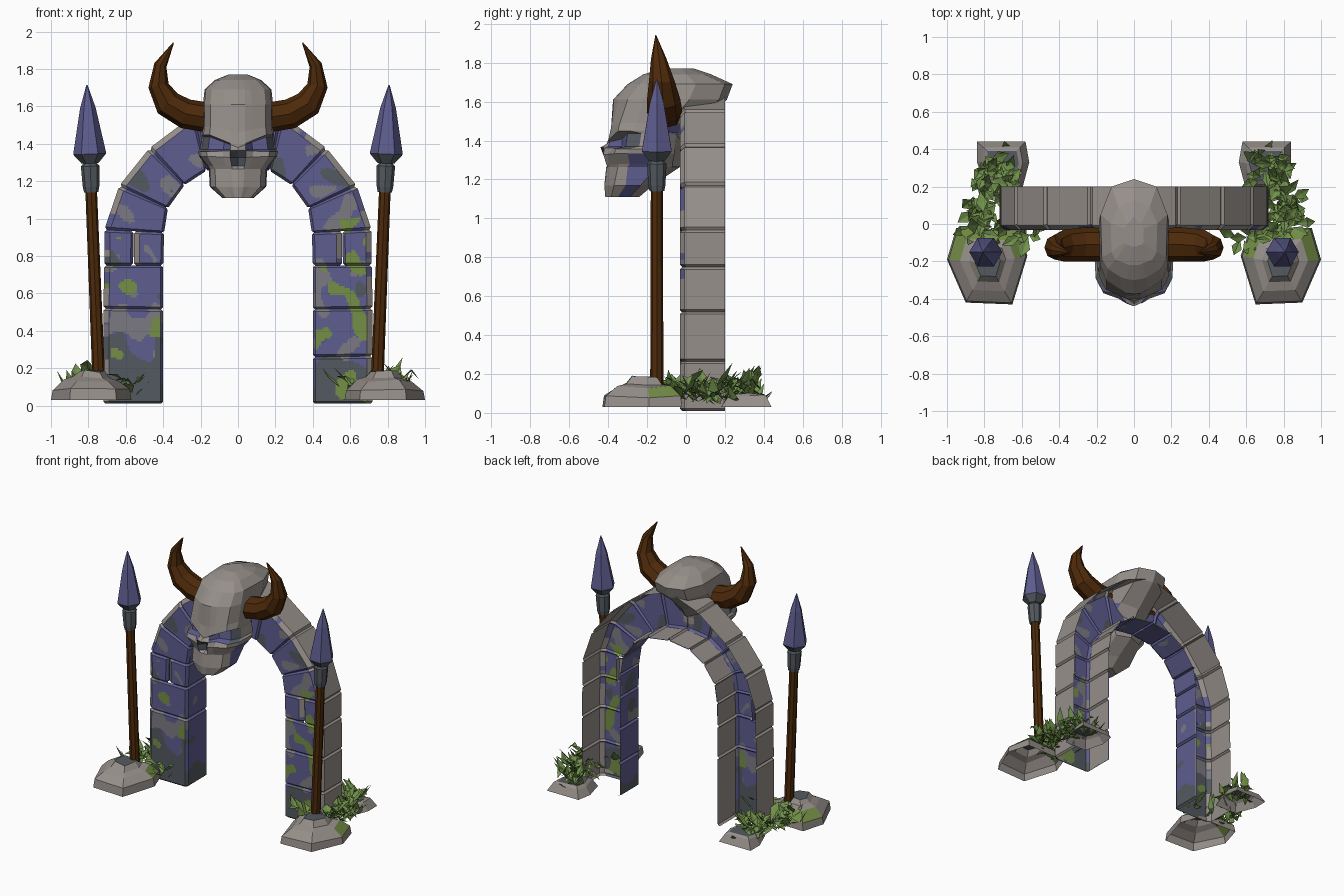
import bpy, bmesh, math, random
from mathutils import Vector, noise

if "Cube" in bpy.data.objects:
    bpy.data.objects.remove(bpy.data.objects["Cube"])

random.seed(4)


def lin(c):
    return c / 12.92 if c <= 0.04045 else ((c + 0.055) / 1.055) ** 2.4


COLOURS = [("stone", 150, 143, 138), ("blue_paint", 94, 93, 143), ("slate", 84, 90, 97),
           ("moss", 116, 142, 70), ("worn_grey", 124, 122, 130), ("brown_wood", 78, 42, 10),
           ("leaf_green", 112, 144, 74)]
MATS = []
for n, r, g, b in COLOURS:
    m = bpy.data.materials.new(n)
    m.diffuse_color = (lin(r / 255), lin(g / 255), lin(b / 255), 1)
    m.use_nodes = True
    m.node_tree.nodes["Principled BSDF"].inputs["Base Color"].default_value = m.diffuse_color
    MATS.append(m)
STONE, BLUE, SLATE, MOSS, WORN, WOOD, LEAF = range(7)


def finish(name, bm):
    me = bpy.data.meshes.new(name)
    bm.to_mesh(me)
    bm.free()
    for m in MATS:
        me.materials.append(m)
    ob = bpy.data.objects.new(name, me)
    bpy.context.collection.objects.link(ob)
    return ob


def grid(bm, rows, mat, wrap=False, flip=False, caps=()):
    """Skin rows of points; mat is a colour or a rule (centre, row, column)."""
    vs = [[bm.verts.new(p) for p in row] for row in rows]
    n = len(rows[0])
    for i in range(len(rows) - 1):
        for j in range(n if wrap else n - 1):
            k = (j + 1) % n
            q = [vs[i][j], vs[i][k], vs[i + 1][k], vs[i + 1][j]]
            f = bm.faces.new(q[::-1] if flip else q)
            f.material_index = mat(f.calc_center_median(), i, j) if callable(mat) else mat
    for c in caps:
        f = bm.faces.new(vs[c] if (c == -1) != flip else vs[c][::-1])
        f.material_index = mat(f.calc_center_median(), c, 0) if callable(mat) else mat


# Painted, mossy stone pattern
def patch(p, front):
    a = noise.noise(p * 7)
    b = noise.noise(p * 9 + Vector((5, 2, 9)))
    c = noise.noise(p * 8 + Vector((1, 20, 3)))
    right = p.x > 0
    if front and p.z < 1.0 and b > (0.25 if right else 0.38):
        return MOSS
    if p.z < ((0.24 if right else 0.31) if front else 0.12) + 0.12 * a:
        return SLATE
    if a > (0.36 if front else 0.42):
        return SLATE
    if c > (0.29 if front else 0.45):
        return WORN
    return BLUE


# Arch: open-backed stone blocks between joints (inner x, z, outer x, z)
JOINTS = [(.40, .01, .72, .01), (.40, .26, .72, .265), (.40, .515, .72, .52), (.40, .75, .715, .75),
          (.395, .925, .715, .94), (.375, 1.055, .635, 1.175), (.285, 1.18, .475, 1.375),
          (.17, 1.255, .235, 1.555), (0, 1.28, 0, 1.64)]


def block(bm, s, lo, hi, s0, s1, y_in, y_out):
    a, d = Vector((s * lo[0], 0, lo[1])), Vector((s * lo[2], 0, lo[3]))
    b, c = Vector((s * hi[0], 0, hi[1])), Vector((s * hi[2], 0, hi[3]))
    a, d = a.lerp(d, s0), a.lerp(d, s1)
    b, c = b.lerp(c, s0), b.lerp(c, s1)
    length = ((a + d) - (b + c)).length / 2
    nt, ns, ny = max(4, int(length / .013)), int(28 * (s1 - s0)), 12
    ts = [0, .012 / length] + [.012 / length + (1 - .024 / length) * i / nt for i in range(1, nt + 1)] + [1]
    rows, liner = [], []
    for t in ts:
        e = .013 if t in (0, 1) else 0
        p, q = a.lerp(b, t), d.lerp(c, t)
        u = (q - p).normalized()
        p, q = p + u * e, q - u * e
        row = [p + Vector((0, y_in + (-.012 - y_in) * i / ny, 0)) for i in range(ny + 1)]
        p2, q2 = p + u * .014, q - u * .03
        row += [p2.lerp(q2, i / ns) + Vector((0, -.032 + e, 0)) for i in range(ns + 1)]
        row += [q + Vector((0, -.008 + e / 2, 0)), q + Vector((0, y_out, 0))]
        rows.append(row)
        liner.append([p + u * .006 + Vector((0, y, 0)) for y in (-.005, y_in)])
    last = len(rows[0]) - 2

    def rule(cen, i, j):
        if j == last or (j == last - 1 and noise.noise(cen * 5) > -.25):
            return STONE
        return patch(cen, j > ny)
    grid(bm, rows, rule, flip=s < 0)
    if y_in > .1:              # bare stone behind the inner wall
        grid(bm, liner, STONE, flip=s < 0)


for s, side in ((-1, "left"), (1, "right")):
    bm = bmesh.new()
    joints = JOINTS if s > 0 else JOINTS[:1] + JOINTS[2:]
    for lo, hi in zip(joints, joints[1:]):
        if lo[1] == .75:          # course made of two stones
            block(bm, s, lo, hi, 0, .5, .2, .02)
            block(bm, s, lo, hi, .51, 1, .02, .2)
        else:
            block(bm, s, lo, hi, 0, 1, .2, .2)
    finish("arch_stones_" + side, bm)

# Skull: z, half width, brow slant, front depth at five columns, back depth
SKULL = [(1.11, .08, 0, -.415, -.41, -.40, -.385, -.35, -.24),
         (1.17, .145, 0, -.42, -.415, -.40, -.37, -.31, -.17),
         (1.265, .15, 0, -.41, -.405, -.39, -.35, -.30, -.03),
         (1.28, .16, 0, -.37, -.41, -.395, -.35, -.29, -.03),
         (1.325, .20, .05, -.37, -.425, -.40, -.37, -.30, -.02),
         (1.365, .205, -.05, -.44, -.42, -.375, -.36, -.29, -.02),
         (1.37, .195, .0, -.43, -.40, -.33, -.31, -.24, -.02),
         (1.38, .185, .38, -.41, -.39, -.33, -.30, -.23, -.01),
         (1.385, .185, .42, -.40, -.40, -.385, -.35, -.28, .0),
         (1.46, .18, .2, -.385, -.385, -.375, -.34, -.25, .05),
         (1.61, .18, 0, -.375, -.37, -.35, -.30, -.22, .21),
         (1.69, .172, 0, -.30, -.295, -.285, -.24, -.18, .24),
         (1.74, .12, 0, -.22, -.22, -.21, -.19, -.15, .13),
         (1.77, .05, 0, -.12, -.12, -.115, -.11, -.10, .04)]
rows = []
for z, w, sl, *ys, yb in SKULL:
    mid = ys[4] * .45 + yb * .55
    half = [(f * w, y) for f, y in zip((0, .21, .40, .82, 1), ys)]
    half += [(w * 1.04, mid), (w * .7, yb - .04), (0, yb)]
    half = [(x, y, z + sl * min(x, .15)) for x, y in half]
    rows.append(half + [(-x, y, zz) for x, y, zz in half[-2:0:-1]])


def skull_rule(c, i, j):
    col = j if j < 7 else 13 - j
    if i in (3, 4) and col == 0:
        return SLATE
    if i in (5, 6) and col in (1, 2):
        return BLUE
    if i in (5, 6) and col == 3:
        return SLATE
    if (i < 4 and col == 4) or (i in (7, 8) and col == 5):
        return BLUE
    return STONE


bm = bmesh.new()
grid(bm, rows, skull_rule, wrap=True, caps=(0, -1))
finish("skull", bm)


# Round-ish tapered part along a list of (centre, in-plane radius, depth radius)
def tube(bm, path, sides, mat):
    rows = []
    for i, (c, r, ry) in enumerate(path):
        c = Vector(c)
        d = (Vector(path[min(i + 1, len(path) - 1)][0]) - Vector(path[max(i - 1, 0)][0])).normalized()
        v = Vector((0, 1, 0))
        u = v.cross(d).normalized()
        rows.append([c + u * r * math.cos(k * math.tau / sides) + v * ry * math.sin(k * math.tau / sides)
                     for k in range(sides)])
    grid(bm, rows, mat, wrap=True, caps=(0, -1))


HORN = [(.13, -.11, 1.535, .08, .09), (.28, -.11, 1.56, .08, .09), (.375, -.115, 1.615, .075, .085),
        (.425, -.125, 1.71, .055, .065), (.415, -.14, 1.82, .034, .04), (.345, -.155, 1.94, .003, .003)]
ROCK = [(.90, -.42), (.65, -.43), (.57, -.17), (.62, -.03), (.95, -.02), (1.0, -.19)]
BACK = [(.84, .44), (.58, .44), (.56, .33), (.60, .18), (.78, .18), (.84, .33)]


def rock(bm, s, outline, steps):
    cx = sum(p[0] for p in outline) / len(outline)
    cy = sum(p[1] for p in outline) / len(outline)
    rows = [[(s * (cx + (x - cx) * k), cy + (y - cy) * k, z + random.uniform(-.008, .008) * (k < 1))
             for x, y in outline] for z, k in steps]
    grid(bm, rows, lambda c, i, j: SLATE if i == -1 else
         MOSS if c.y > -.13 and c.y < .1 and .06 < c.z < .14 else STONE, wrap=True, flip=s > 0, caps=(-1,))


for s, side in ((-1, "left"), (1, "right")):
    # Horn
    bm = bmesh.new()
    tube(bm, [((s * x, y, z), r, ry) for x, y, z, r, ry in HORN], 8, WOOD)
    finish("horn_" + side, bm)

    # Spear shaft, collar and blade, leaning slightly outward
    def lean(z):
        return (s * (.745 + .04 * (z - .15)), -.15, z)
    bm = bmesh.new()
    tube(bm, [(lean(z), r, r) for z, r in ((.15, .034), (1.16, .031))], 8, WOOD)
    finish("spear_shaft_" + side, bm)
    bm = bmesh.new()
    tube(bm, [(lean(z), r, r) for z, r in
              ((1.14, .038), (1.17, .044), (1.28, .05), (1.30, .033), (1.33, .033))], 8, SLATE)
    finish("spear_collar_" + side, bm)
    bm = bmesh.new()
    tube(bm, [(lean(z), r, r) for z, r in
              ((1.295, .045), (1.345, .088), (1.365, .085), (1.59, .042), (1.715, .003))], 6,
         lambda c, i, j: SLATE if i < 1 else BLUE)
    finish("spear_blade_" + side, bm)

    # Foot rocks, hollow below
    bm = bmesh.new()
    rock(bm, s, ROCK, ((.03, 1), (.085, .96), (.135, .68), (.15, .46), (.185, .32)))
    finish("front_rock_" + side, bm)
    bm = bmesh.new()
    rock(bm, s, BACK, ((.03, 1), (.085, .75), (.10, .6)))
    finish("back_rock_" + side, bm)

    # Foliage: folded pointed leaves fanning out beside the leg
    bm = bmesh.new()
    for i in range(115):
        y = random.uniform(-.06, .36)
        x = random.uniform(.73, .87) - (.06 if y > .2 else 0)
        if i % 9 == 0:
            x, y = random.uniform(.53, .7), random.uniform(-.09, -.05)
        root = Vector((s * x, y, random.uniform(.04, .14)))
        ang = random.uniform(0, math.tau)
        out = Vector((math.cos(ang), math.sin(ang), 0))
        across = Vector((-out.y, out.x, 0)) * random.uniform(.02, .034)
        size = random.uniform(.07, .125)
        mid = root + out * size * .5 + Vector((0, 0, size * random.uniform(.2, .7)))
        tip = root + out * size * .95 + Vector((0, 0, size * random.uniform(-.1, 1.2)))
        tip.x = max(-.97, min(.97, tip.x))
        r, l, m, k, t = [bm.verts.new(p) for p in
                         (root, mid + across, mid - Vector((0, 0, .01)), mid - across, tip)]
        for f in ((r, m, l), (r, k, m), (m, t, l), (m, k, t)):
            bm.faces.new(f).material_index = LEAF
    finish("foliage_" + side, bm)
